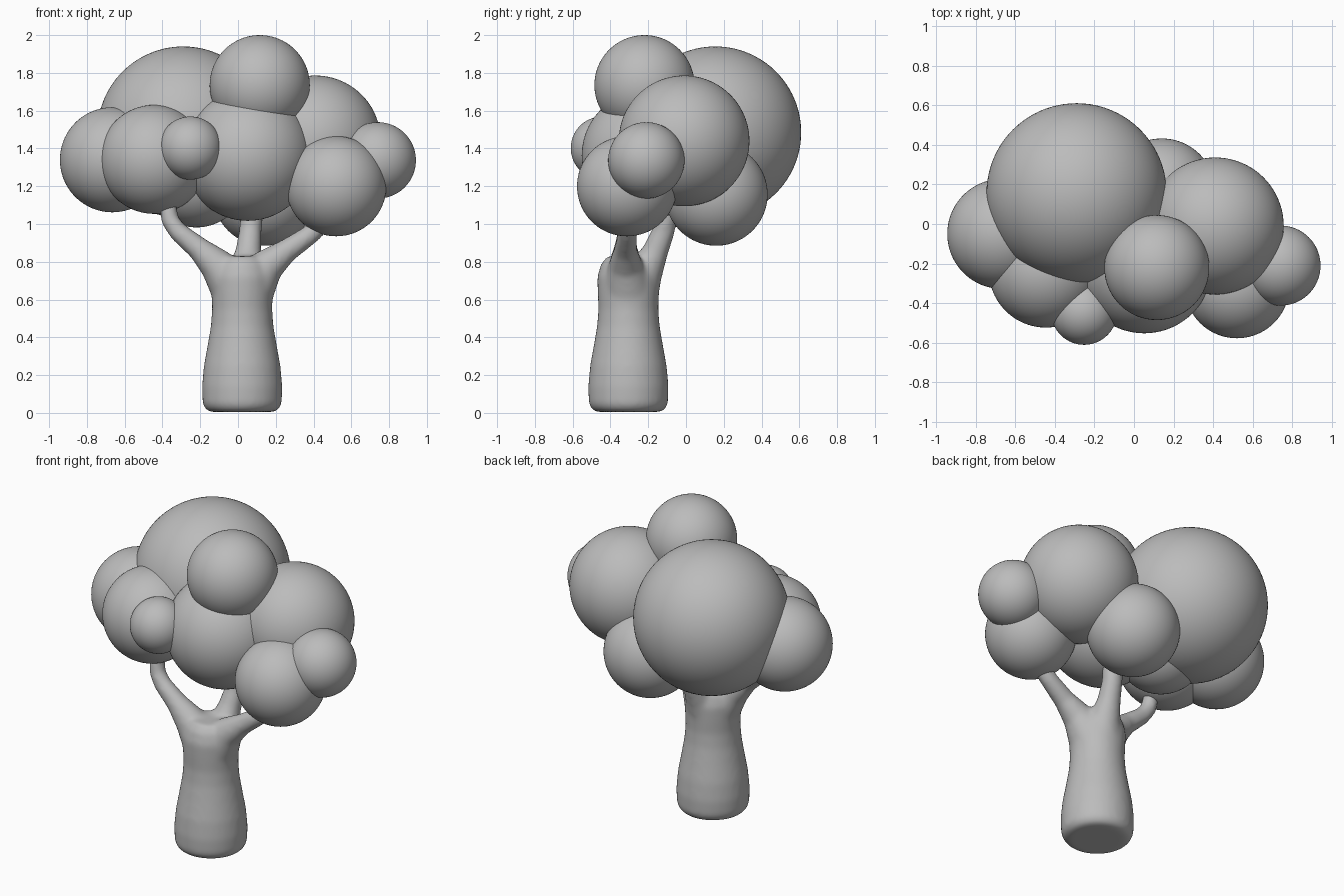
import bpy, bmesh, math
from mathutils import Vector

cube = bpy.data.objects.get("Cube")
if cube:
    bpy.data.objects.remove(cube, do_unlink=True)

grey = bpy.data.materials.new("matte_grey")
grey.use_nodes = True
colour = (0.5, 0.5, 0.5, 1)
grey.diffuse_color = colour
grey.node_tree.nodes["Principled BSDF"].inputs["Base Color"].default_value = colour


def add_object(name, bm):
    mesh = bpy.data.meshes.new(name)
    bmesh.ops.recalc_face_normals(bm, faces=bm.faces)
    for face in bm.faces:
        face.smooth = True
    bm.to_mesh(mesh)
    bm.free()
    mesh.materials.append(grey)
    obj = bpy.data.objects.new(name, mesh)
    bpy.context.collection.objects.link(obj)
    return obj


def tube(bm, path, sides=32):
    """Sweep a circle along (x, y, z, radius) points and cap both ends."""
    points = [Vector(p[:3]) for p in path]
    rings = []
    for i, point in enumerate(points):
        along = points[min(i + 1, len(points) - 1)] - points[max(i - 1, 0)]
        across = Vector((0, 1, 0)).cross(along).normalized()
        other = along.cross(across).normalized()
        ring = []
        for k in range(sides):
            a = math.tau * k / sides
            offset = across * math.cos(a) + other * math.sin(a)
            ring.append(bm.verts.new(point + offset * path[i][3]))
        rings.append(ring)
    for low, high in zip(rings, rings[1:]):
        for k in range(sides):
            n = (k + 1) % sides
            bm.faces.new((low[k], low[n], high[n], high[k]))
    bm.faces.new(rings[0][::-1])
    bm.faces.new(rings[-1])


# Trunk and three branches, fused into one soft surface
bm = bmesh.new()
tx, ty = 0.022, -0.305
tube(bm, [(tx, ty, z, r) for z, r in (
    (0.005, 0.17), (0.02, 0.195), (0.05, 0.21), (0.14, 0.213), (0.25, 0.203),
    (0.36, 0.183), (0.46, 0.166), (0.55, 0.159), (0.64, 0.163), (0.72, 0.165),
    (0.79, 0.145), (0.83, 0.11))])
tube(bm, [(-0.03, -0.31, 0.68, 0.13), (-0.12, -0.32, 0.79, 0.09),
          (-0.21, -0.32, 0.872, 0.062), (-0.32, -0.31, 0.962, 0.051),
          (-0.36, -0.3, 1.02, 0.048), (-0.368, -0.29, 1.08, 0.046),
          (-0.36, -0.28, 1.18, 0.044)])
tube(bm, [(0.08, -0.31, 0.68, 0.13), (0.16, -0.32, 0.785, 0.09),
          (0.26, -0.32, 0.86, 0.062), (0.38, -0.31, 0.942, 0.052),
          (0.48, -0.31, 1.04, 0.05)])
tube(bm, [(0.03, -0.27, 0.64, 0.13), (0.045, -0.21, 0.76, 0.092),
          (0.055, -0.16, 0.86, 0.068), (0.065, -0.12, 0.96, 0.06),
          (0.08, -0.09, 1.12, 0.06)])
trunk = add_object("trunk", bm)
remesh = trunk.modifiers.new("fuse", 'REMESH')
remesh.mode = 'VOXEL'
remesh.voxel_size = 0.014
remesh.use_smooth_shade = True
soften = trunk.modifiers.new("soften", 'SMOOTH')
soften.factor = 0.5
soften.iterations = 10

# Foliage balls: x, y, z, radius
balls = {
    "foliage_main_back": (-0.29, 0.155, 1.485, 0.455),
    "foliage_top": (0.115, -0.22, 1.735, 0.265),
    "foliage_left_large": (0.41, -0.01, 1.44, 0.346),
    "foliage_centre_front": (0.052, -0.207, 1.362, 0.345),
    "foliage_right_outer": (-0.665, -0.05, 1.34, 0.278),
    "foliage_right_front": (-0.445, -0.235, 1.342, 0.288),
    "foliage_small_front": (-0.252, -0.443, 1.402, 0.167),
    "foliage_left_front": (0.52, -0.312, 1.2, 0.265),
    "foliage_left_outer": (0.74, -0.21, 1.337, 0.202),
    "foliage_low_back": (0.14, 0.16, 1.157, 0.272),
    "foliage_low_middle": (-0.22, -0.02, 1.25, 0.268),
}
for name, (x, y, z, radius) in balls.items():
    bm = bmesh.new()
    bmesh.ops.create_icosphere(bm, subdivisions=5, radius=radius)
    add_object(name, bm).location = (x, y, z)
